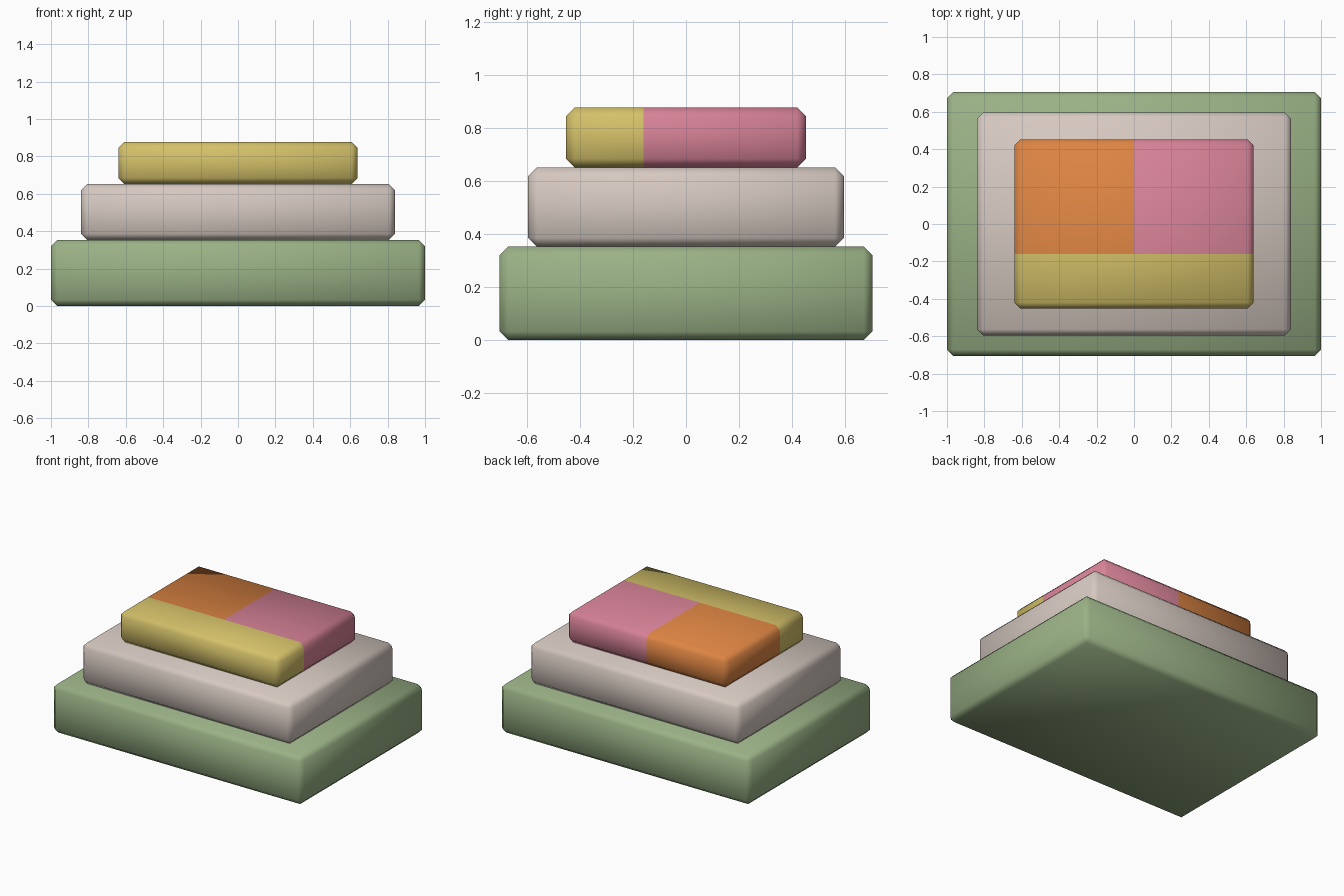
import bpy, bmesh
from mathutils import Vector

if "Cube" in bpy.data.objects:
    bpy.data.objects.remove(bpy.data.objects["Cube"])


def material(name, rgb):
    # sRGB 0-255 to linear
    lin = [((c / 255 + 0.055) / 1.055) ** 2.4 for c in rgb]
    m = bpy.data.materials.new(name)
    m.diffuse_color = (*lin, 1)
    m.use_nodes = True
    m.node_tree.nodes["Principled BSDF"].inputs["Base Color"].default_value = m.diffuse_color
    return m


green = material("sage green", (154, 178, 134))
beige = material("warm grey", (214, 201, 193))
yellow = material("mustard yellow", (212, 193, 105))
pink = material("rose pink", (216, 131, 152))
orange = material("orange", (220, 132, 66))

SPLIT_Y = -0.16


def slab(name, half_x, half_y, z0, z1, mats, chamfer=0.033, cuts=(), rule=None):
    """Chamfered, smooth-shaded box, optionally cut and coloured by region."""
    bm = bmesh.new()
    bmesh.ops.create_cube(bm, size=1)
    for v in bm.verts:
        v.co = Vector((v.co.x * 2 * half_x, v.co.y * 2 * half_y,
                       (z0 + z1) / 2 + v.co.z * (z1 - z0)))
    bmesh.ops.bevel(bm, geom=bm.edges[:], offset=chamfer, segments=1,
                    affect='EDGES', profile=0.5)
    for co, no in cuts:
        bmesh.ops.bisect_plane(bm, geom=bm.verts[:] + bm.edges[:] + bm.faces[:],
                               plane_co=co, plane_no=no)
    for f in bm.faces:
        f.smooth = True
        if rule:
            f.material_index = rule(f.calc_center_median())
    me = bpy.data.meshes.new(name)
    bm.to_mesh(me)
    bm.free()
    for m in mats:
        me.materials.append(m)
    ob = bpy.data.objects.new(name, me)
    bpy.context.collection.objects.link(ob)
    return ob


# stacked tiers
slab("bottom_slab", 1.0, 0.705, 0.0, 0.353, [green])
slab("middle_slab", 0.84, 0.596, 0.353, 0.652, [beige])

# top tier: yellow front strip, orange back left, pink back right
slab("top_slab", 0.64, 0.453, 0.652, 0.878, [yellow, orange, pink],
     cuts=[((0, SPLIT_Y, 0), (0, 1, 0)), ((0, 0, 0), (1, 0, 0))],
     rule=lambda c: 0 if c.y < SPLIT_Y else (1 if c.x < 0 else 2))
